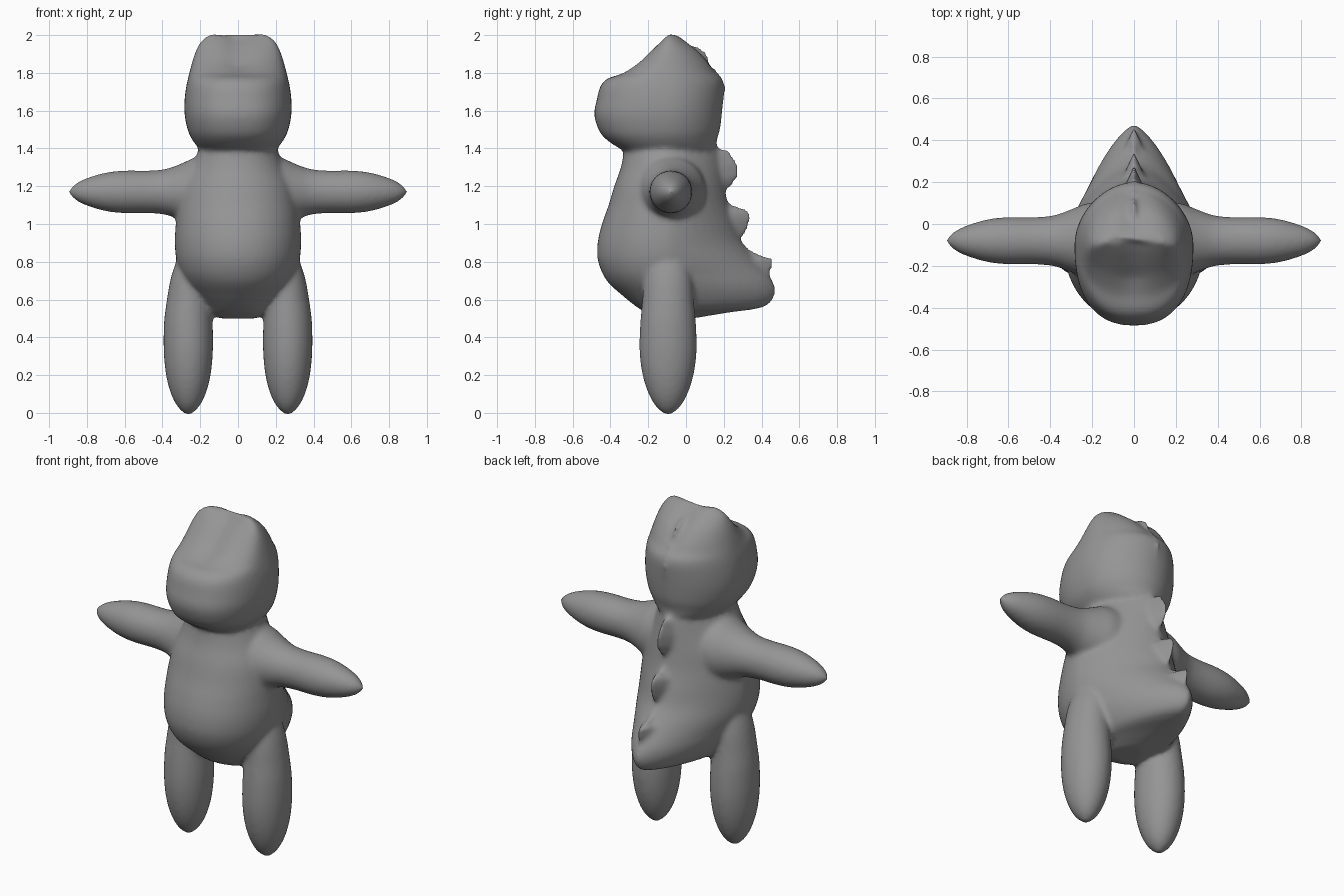
import bpy, bmesh, math
from mathutils import Vector

if "Cube" in bpy.data.objects:
    bpy.data.objects.remove(bpy.data.objects["Cube"])

grey = bpy.data.materials.new("plain grey")
grey.use_nodes = True
grey.diffuse_color = (0.3, 0.3, 0.3, 1)
grey.node_tree.nodes["Principled BSDF"].inputs["Base Color"].default_value = (0.3, 0.3, 0.3, 1)

bm = bmesh.new()
SIDES, STEPS = 48, 5


def smooth_rows(rows):
    """Catmull-Rom interpolation through rows of numbers."""
    rows = [Vector(r) for r in rows]
    out = []
    for i in range(len(rows) - 1):
        a, b, c, d = rows[max(i - 1, 0)], rows[i], rows[i + 1], rows[min(i + 2, len(rows) - 1)]
        for k in range(STEPS):
            t = k / STEPS
            out.append(b + (c - a) * (t / 2) + (a * 2 - b * 5 + c * 4 - d) * (t * t / 2)
                       + (b * 3 - a - c * 3 + d) * (t ** 3 / 2))
    return out + [rows[-1]]


def skin(rings):
    """Join closed rings into a capped tube."""
    loops = [[bm.verts.new(p) for p in ring] for ring in rings]
    n = len(loops[0])
    for lo, hi in zip(loops, loops[1:]):
        for i in range(n):
            j = (i + 1) % n
            bm.faces.new((lo[i], lo[j], hi[j], hi[i]))
    bm.faces.new(loops[0][::-1])
    bm.faces.new(loops[-1])


def power(v, n):
    return math.copysign(abs(v) ** (2 / n), v)


def stack(rows, middle, front_n, back_n, dent=0.0):
    """Loft of level sections: height, front y, back y, half width."""
    rings = []
    for z, front, back, w in smooth_rows(rows):
        ring, mid = [], min(max(middle, front * .5 + back * .5 - .1), back - .01)
        for i in range(SIDES):
            a = math.tau * i / SIDES
            c, s = math.cos(a), math.sin(a)
            n = back_n if s > 0 else front_n
            x = w * power(c, n)
            y = mid + (back - mid if s > 0 else mid - front) * power(s, n)
            sink = dent * min(max((z - 1.78) / .08, 0), 1) * math.exp(-(x / .07) ** 2)
            ring.append((x, y, z - sink))
        rings.append(ring)
    skin(rings)


def limb(rows, place):
    """Round limb: distance along it and two radii, placed by a function."""
    for side in (-1, 1):
        skin([[place(side, t, ra * math.cos(math.tau * i / SIDES), rb * math.sin(math.tau * i / SIDES))
               for i in range(SIDES)] for t, ra, rb in smooth_rows(rows)])


def spike(outline, half):
    """Wedge with a sharp outer edge and a wide base sunk into the back."""
    skin([[(0, y, z), (half, y - .13, z - .02), (-half, y - .13, z - .02)] for y, z in outline])


# Torso, tapering backwards into the tail
stack([(.50, -.14, .04, .10), (.53, -.21, .22, .16), (.56, -.26, .41, .20), (.62, -.335, .47, .245),
       (.70, -.42, .46, .29), (.80, -.465, .38, .325), (.90, -.468, .30, .335), (1.0, -.445, .26, .33),
       (1.1, -.41, .225, .32), (1.2, -.38, .205, .30), (1.3, -.345, .19, .25), (1.4, -.325, .17, .205),
       (1.48, -.30, .13, .18)], -.1, 2.1, 1.45)

# Head with a short snout, sloping face and a shallow groove up the brow
stack([(1.37, -.27, .12, .16), (1.40, -.35, .155, .205), (1.45, -.425, .165, .245), (1.5, -.463, .18, .267),
       (1.58, -.486, .19, .283), (1.66, -.472, .197, .283), (1.73, -.453, .20, .274), (1.77, -.415, .19, .265),
       (1.80, -.34, .165, .258), (1.86, -.255, .13, .242), (1.92, -.19, .08, .222), (1.97, -.135, .015, .195),
       (2.005, -.09, -.03, .15)], -.1, 2.4, 1.9, .028)

# Arms
limb([(.10, .21, .19), (.22, .185, .18), (.30, .15, .15), (.38, .122, .122), (.47, .113, .113),
      (.60, .113, .113), (.70, .102, .102), (.80, .073, .073), (.86, .043, .043), (.897, .008, .008)],
     lambda s, t, a, b: (s * t, -.08 + b, 1.17 + a))

# Legs
limb([(-.012, .01, .012), (.03, .055, .062), (.10, .092, .103), (.20, .118, .135), (.32, .13, .151),
      (.45, .13, .149), (.58, .12, .138), (.72, .10, .125), (.85, .06, .09)],
     lambda s, t, a, b: (s * (.263 - .04 * max(t - .5, 0)) + a, -.095 + b, t))

# Spikes down the back and small crests behind the head
spike([(.15, 1.41), (.23, 1.39), (.275, 1.32), (.28, 1.25), (.235, 1.19), (.17, 1.15)], .06)
spike([(.20, 1.13), (.26, 1.10), (.335, 1.075), (.345, 1.03), (.33, .97), (.28, .90)], .06)
spike([(.30, .90), (.35, .86), (.41, .83), (.46, .83), (.462, .77), (.43, .70)], .06)
spike([(.05, 1.95), (.105, 1.915), (.125, 1.87), (.11, 1.82)], .05)
spike([(.15, 1.83), (.195, 1.77), (.21, 1.73), (.205, 1.66), (.17, 1.60)], .05)

bmesh.ops.recalc_face_normals(bm, faces=bm.faces)
mesh = bpy.data.meshes.new("creature_body")
bm.to_mesh(mesh)
bm.free()
mesh.materials.append(grey)
body = bpy.data.objects.new("creature_body", mesh)
bpy.context.collection.objects.link(body)

# Fuse the parts into one soft skin
fuse = body.modifiers.new("fuse", "REMESH")
fuse.mode = "VOXEL"
fuse.voxel_size = .013
fuse.use_smooth_shade = True
soften = body.modifiers.new("soften", "SMOOTH")
soften.factor = .5
soften.iterations = 10
